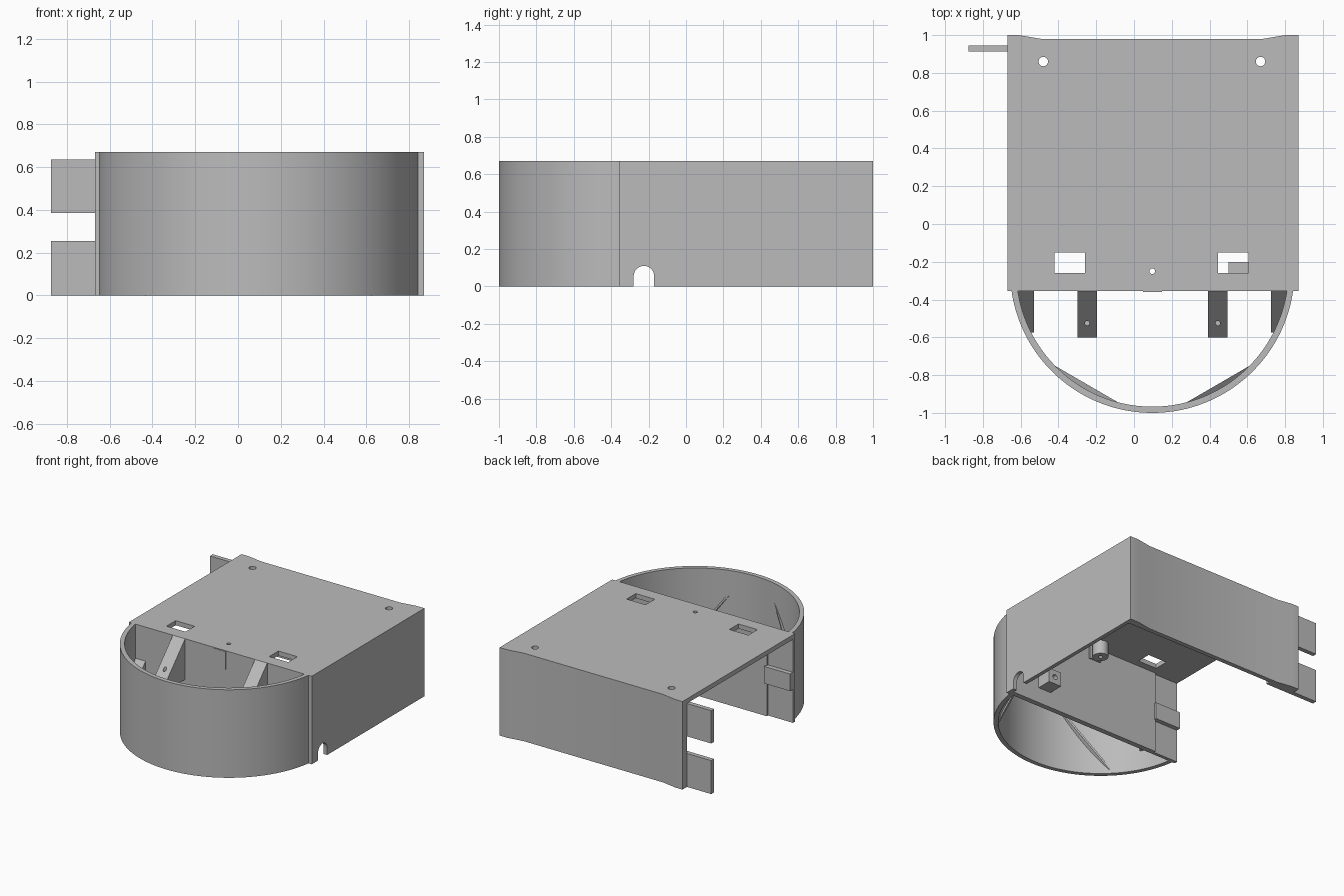
import bpy, bmesh, math

if "Cube" in bpy.data.objects:
    bpy.data.objects.remove(bpy.data.objects["Cube"], do_unlink=True)

grey = bpy.data.materials.new("plain grey")
grey.use_nodes = True
COLOUR = (0.5, 0.5, 0.5, 1)
grey.diffuse_color = COLOUR
grey.node_tree.nodes["Principled BSDF"].inputs["Base Color"].default_value = COLOUR

TOP, LEFT, RIGHT = 0.67, 0.87, -0.67
FRONT, BACK = -0.355, 1.0
CX, CY = 0.097, -0.247          # centre of the curved front
R_OUT, R_IN = 0.753, 0.72


def prism(name, points, low, high, axis="z", shape=None):
    """Extrude a 2D outline along an axis; shape may move each vertex."""
    place = {"z": lambda u, v, w: (u, v, w),
             "x": lambda u, v, w: (w, u, v),
             "y": lambda u, v, w: (u, w, v)}[axis]
    bm = bmesh.new()
    ends = [[bm.verts.new(place(u, v, w)) for u, v in points] for w in (low, high)]
    bm.faces.new(ends[0])
    bm.faces.new(ends[1])
    n = len(points)
    for i in range(n):
        j = (i + 1) % n
        bm.faces.new((ends[0][i], ends[0][j], ends[1][j], ends[1][i]))
    if shape:
        for v in bm.verts:
            shape(v.co)
    bmesh.ops.recalc_face_normals(bm, faces=bm.faces)
    mesh = bpy.data.meshes.new(name)
    bm.to_mesh(mesh)
    bm.free()
    mesh.materials.append(grey)
    ob = bpy.data.objects.new(name, mesh)
    bpy.context.collection.objects.link(ob)
    return ob


def box(name, x, y, z):
    return prism(name, [(x[0], y[0]), (x[1], y[0]), (x[1], y[1]), (x[0], y[1])], *z)


def disc(u, v, r, n=32):
    return [(u + r * math.cos(i * math.tau / n), v + r * math.sin(i * math.tau / n))
            for i in range(n)]


def arc(r, start, end, n):
    return [(CX + r * math.cos(start + (end - start) * i / n),
             CY + r * math.sin(start + (end - start) * i / n)) for i in range(n + 1)]


def cut(ob, *cutters):
    for cutter in cutters:
        mod = ob.modifiers.new("cut", "BOOLEAN")
        mod.operation, mod.solver, mod.object = "DIFFERENCE", "EXACT", cutter
        bpy.context.view_layer.objects.active = ob
        bpy.ops.object.modifier_apply(modifier=mod.name)
        bpy.data.objects.remove(cutter, do_unlink=True)


# Top plate and back wall share the shallow recessed rear outline
rear = [(LEFT, BACK), (0.8, BACK), (0.68, 0.98), (-0.49, 0.98), (-0.61, BACK), (RIGHT, BACK)]
top_plate = prism("top_plate", rear + [(RIGHT, FRONT), (LEFT, FRONT)], TOP - 0.035, TOP)
prism("back_wall", rear + [(RIGHT, 0.945), (LEFT, 0.945)], 0, TOP - 0.035)

# Screw holes and windows in the top plate
cut(top_plate,
    *[prism("hole", disc(x, y, r), 0.5, 0.8)
      for x, y, r in ((-0.48, 0.86, 0.025), (0.67, 0.86, 0.025), (CX, -0.25, 0.015))],
    *[box("window", (x, x + 0.16), (-0.26, -0.15), (0.5, 0.8)) for x in (-0.42, 0.445)])

# Side wall with an arched cable slot
side_wall = box("side_wall", (LEFT - 0.03, LEFT), (FRONT, 0.945), (0, TOP - 0.035))
slot = [(-0.28, -0.1), (-0.17, -0.1)] + [
    (-0.225 + 0.055 * math.cos(i * math.pi / 16), 0.055 + 0.055 * math.sin(i * math.pi / 16))
    for i in range(17)]
cut(side_wall, prism("slot", slot, 0.7, 1, "x"))

# Divider, thinner at its open end, with one locking tab
box("divider", (-0.46, LEFT - 0.03), (FRONT, -0.315), (0, TOP - 0.035))
box("divider_end", (RIGHT, -0.46), (FRONT, -0.33), (0, TOP - 0.035))
box("divider_tab", (RIGHT, -0.45), (-0.33, -0.295), (0.255, 0.385))

# Locking tabs reaching out from the back wall
for name, z in (("lower", (0, 0.255)), ("upper", (0.385, 0.635))):
    box(name + "_back_tab", (-0.875, -0.45), (0.912, 0.946), z)

# Curved front shell
a_out, a_in = (math.asin((CY - FRONT) / r) for r in (R_OUT, R_IN))
outline = arc(R_OUT, -a_out, a_out - math.pi, 96) + arc(R_IN, a_in - math.pi, -a_in, 96)
prism("front_shell", outline, 0, TOP)

# Sloped screw brackets on the front of the divider
for name, x in (("right", -0.3), ("left", 0.392)):
    side = [(FRONT, TOP), (-0.6, 0.41), (-0.6, 0.36), (FRONT, 0.36)]
    bracket = prism(name + "_bracket", side, x, x + 0.103, "x")
    cut(bracket, prism("pilot_hole", disc(x + 0.052, -0.525, 0.012, 16), 0.42, 0.8))


# Corner wedges and slanted braces, one on each side of the shell
def slope_corner(co):
    if co.z > 0.3:
        co.z = 0.41 + (co.y - FRONT) * 1.05


def slant_brace(co):
    co.z += 0.52 * (0.527 - abs(co.x - CX)) / 0.36


for name, s in (("right", -1), ("left", 1)):
    def mirrored(points):
        return [(CX + s * (x - CX), y) for x, y in points]

    r = R_IN + 0.01
    wedge_arc = arc(r, -math.asin((CY - FRONT) / r), -math.asin((CY + 0.575) / r), 8)
    wedge = [(CX + 0.627, -0.575), (CX + 0.627, FRONT)] + wedge_arc
    prism(name + "_corner_wedge", mirrored(wedge), 0.15, 0.41, shape=slope_corner)

    start, end = math.atan2(-0.493, 0.527), math.atan2(-0.703, 0.167)
    prism(name + "_brace", mirrored(arc(R_IN + 0.005, start, end, 12)), 0, 0.022,
          shape=slant_brace)

# Screw boss under the top plate
boss = prism("top_boss", disc(CX, -0.25, 0.055), 0.53, TOP - 0.035)
cut(boss, prism("boss_hole", disc(CX, -0.25, 0.015), 0.4, 0.8))
box("boss_web", (CX - 0.05, CX + 0.05), (-0.359, -0.305), (0.53, TOP - 0.005))

# Drilled cable clamp block behind the divider
clamp = box("clamp_block", (0.5, 0.61), (-0.316, -0.2), (0.12, 0.23))
cut(clamp, prism("clamp_hole", disc(0.555, 0.175, 0.02, 20), -0.29, -0.1, "y"))

# Smooth the curved faces, keep the edges sharp
bpy.ops.object.select_all(action="DESELECT")
for ob in bpy.context.scene.objects:
    if ob.type == "MESH":
        ob.select_set(True)
        bpy.context.view_layer.objects.active = ob
bpy.ops.object.shade_smooth_by_angle(angle=math.radians(25))
